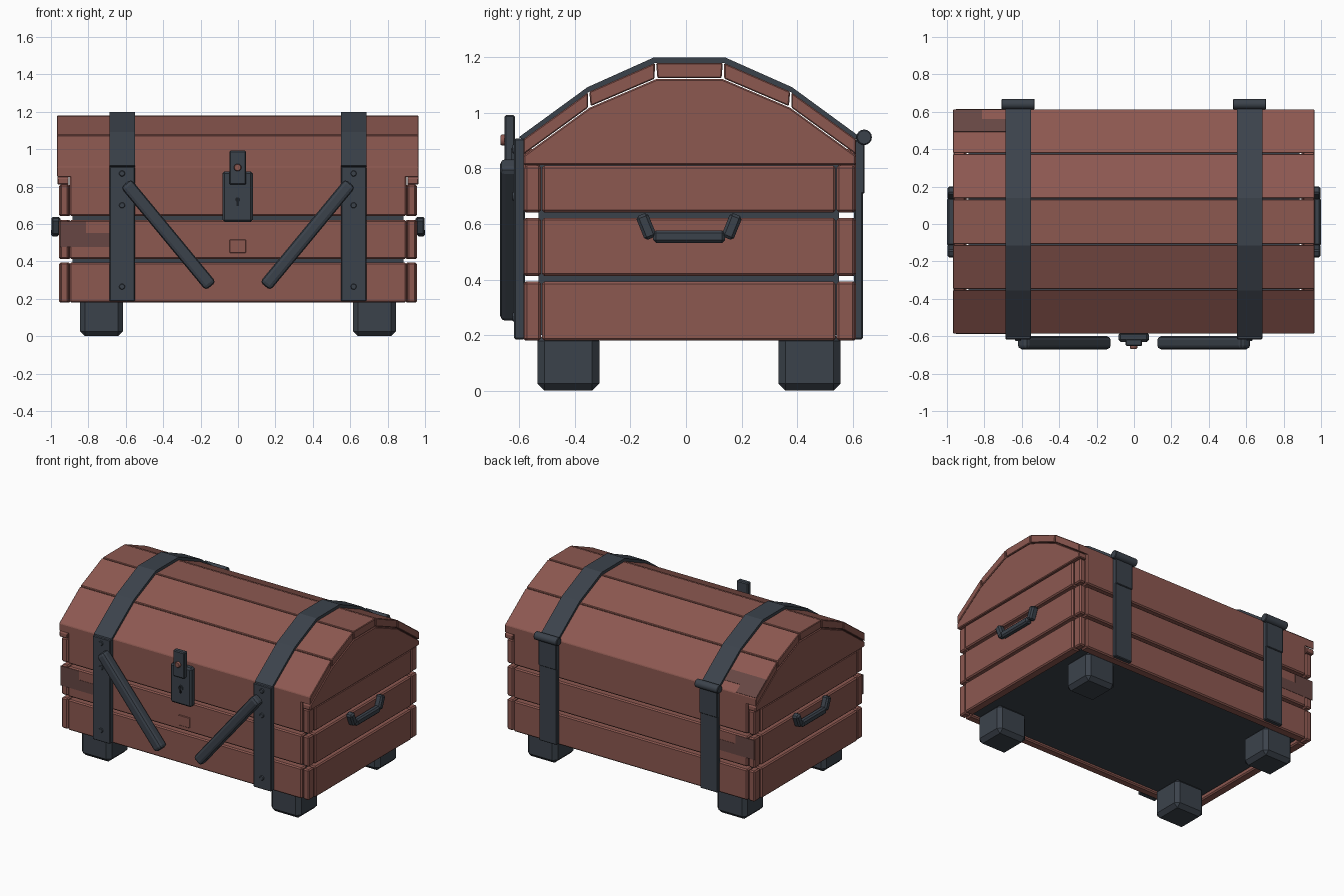
import bpy, bmesh, math
from mathutils import Vector, Matrix

if "Cube" in bpy.data.objects:
    bpy.data.objects.remove(bpy.data.objects["Cube"])


def material(name, rgb):
    m = bpy.data.materials.new(name)
    m.diffuse_color = (*rgb, 1)
    m.use_nodes = True
    m.node_tree.nodes["Principled BSDF"].inputs["Base Color"].default_value = m.diffuse_color
    return m


WOOD = material("red_brown_wood", (0.265, 0.098, 0.081))
PATCH = material("worn_wood", (0.135, 0.062, 0.056))
IRON = material("dark_iron", (0.044, 0.055, 0.071))
BLACK = material("keyhole_black", (0.012, 0.014, 0.018))


def finish(name, bm, mat, bevel=0.0, segments=1):
    bmesh.ops.recalc_face_normals(bm, faces=bm.faces[:])
    me = bpy.data.meshes.new(name)
    bm.to_mesh(me)
    bm.free()
    me.materials.append(mat)
    ob = bpy.data.objects.new(name, me)
    bpy.context.collection.objects.link(ob)
    if bevel:
        b = ob.modifiers.new("bevel", 'BEVEL')
        b.width, b.segments, b.limit_method = bevel, segments, 'ANGLE'
    return ob


def box(name, x, y, z, mat, bevel=0.0, rot=None, segments=1):
    """Box between (min, max) pairs, optionally turned about its centre."""
    bm = bmesh.new()
    bmesh.ops.create_cube(bm, size=1)
    size = Vector((x[1] - x[0], y[1] - y[0], z[1] - z[0]))
    mid = Vector((sum(x), sum(y), sum(z))) / 2
    m = Matrix.Translation(mid)
    if rot:
        m = m @ Matrix.Rotation(rot[1], 4, rot[0])
    bm.transform(m @ Matrix.Diagonal((*size, 1)))
    return finish(name, bm, mat, bevel, segments)


def prism(name, pts, x0, x1, mat, bevel=0.0):
    """Outline in the y-z plane, extruded along x."""
    bm = bmesh.new()
    f = bm.faces.new([bm.verts.new((x0, y, z)) for y, z in pts])
    new = bmesh.ops.extrude_face_region(bm, geom=[f])["geom"]
    bmesh.ops.translate(bm, vec=(x1 - x0, 0, 0),
                        verts=[v for v in new if isinstance(v, bmesh.types.BMVert)])
    return finish(name, bm, mat, bevel)


def cylinder(name, centre, radius, length, axis, mat, sides=16, bevel=0.0):
    bm = bmesh.new()
    bmesh.ops.create_cone(bm, cap_ends=True, segments=sides, radius1=radius,
                          radius2=radius, depth=length)
    turn = Matrix.Rotation(math.pi / 2, 4, 'Y' if axis == 'X' else 'X')
    bm.transform(Matrix.Translation(centre) @ turn)
    ob = finish(name, bm, mat, bevel)
    for p in ob.data.polygons:
        p.use_smooth = len(p.vertices) == 4
    ob.data.set_sharp_from_angle(angle=math.radians(40))
    return ob


FRONT, BACK, END = -0.585, 0.612, 0.958

# Dark inner box and floor
box("inner_box", (-0.885, 0.885), (-0.53, 0.55), (0.20, 0.83), IRON)

# Three rows of wall planks with corner blocks
for i, (z0, z1) in enumerate([(0.18, 0.393), (0.413, 0.622), (0.642, 0.81)]):
    top = z1 if i < 2 else 0.87
    box("front_plank", (-0.9, 0.9), (FRONT, -0.528), (z0, top), WOOD, 0.008)
    box("back_plank", (-0.9, 0.9), (0.548, BACK), (z0, top), WOOD, 0.008)
    for s in (-1, 1):
        xs = sorted((s * 0.895, s * END))
        box("end_plank", xs, (-0.518, 0.538), (z0, z1), WOOD, 0.008)
        xc = sorted((s * 0.905, s * (END - 0.006)))
        for y in ((FRONT + 0.004, -0.522), (0.542, BACK - 0.004)):
            box("corner_block", xc, y, (z0, z1), WOOD, 0.008)

# Arched lid planks
outer = [(FRONT, 0.905), (-0.35, 1.075), (-0.11, 1.18),
         (0.135, 1.18), (0.377, 1.075), (BACK, 0.905)]
inner = [(FRONT, 0.85), (-0.348, 1.022), (-0.108, 1.125),
         (0.133, 1.125), (0.375, 1.022), (BACK, 0.85)]
for i in range(5):
    a, b, c, d = (Vector(p) for p in (outer[i], outer[i + 1], inner[i + 1], inner[i]))
    g = (b - a).normalized() * 0.005
    lo = g if i > 0 else g * 0
    hi = g if i < 4 else g * 0
    prism("lid_plank", [a + lo * 0.5, b - hi * 0.5, c - hi, d + lo],
          -0.968, 0.966, WOOD, 0.004)

# Lid end panels
panel = [(FRONT, 0.812)] + [(y, z - 0.004) for y, z in inner] + [(BACK, 0.812)]
for s in (-1, 1):
    prism("lid_end_panel", panel, s * 0.905, s * 0.966, WOOD, 0.005)

# Feet
for s in (-1, 1):
    for y in ((-0.535, -0.312), (0.332, 0.556)):
        box("foot", sorted((s * 0.615, s * 0.845)), y, (0, 0.205), IRON, 0.026)

# Iron straps, hinges and rivets
strap_out = [(-0.602, 0.912), (-0.355, 1.092), (-0.114, 1.2),
             (0.139, 1.2), (0.382, 1.092), (0.628, 0.912)]
for x in (-0.62, 0.618):
    w = (x - 0.068, x + 0.068)
    prism("lid_strap", strap_out + outer[::-1], *w, IRON)
    box("front_strap", w, (-0.618, -0.58), (0.185, 0.908), IRON, 0.005)
    box("back_strap", w, (0.605, 0.636), (0.185, 0.9), IRON, 0.005)
    box("hinge_leaf", w, (0.61, 0.643), (0.71, 0.905), IRON, 0.004)
    cylinder("hinge_barrel", (x, 0.641, 0.912), 0.028, 0.178, 'X', IRON, 16, 0.004)
    for z in (0.87, 0.70, 0.265):
        cylinder("rivet", (x, -0.619, z), 0.016, 0.012, 'Y', IRON, 12, 0.003)

# Diagonal hanging bars on the front
for s in (-1, 1):
    top, low = Vector((s * 0.6, 0.818)), Vector((s * 0.145, 0.267))
    mid, d = (top + low) / 2, top - low
    half = d.length / 2
    box("diagonal_bar", (mid.x - 0.036, mid.x + 0.036), (-0.67, -0.6),
        (mid.y - half, mid.y + half), IRON, 0.02, ('Y', math.atan2(d.x, d.y)), 2)

# Lock, hasp, knob and keyhole
box("lock_plate", (-0.083, 0.08), (-0.63, -0.58), (0.61, 0.882), IRON, 0.012)
box("hasp", (-0.045, 0.043), (-0.653, -0.615), (0.81, 0.992), IRON, 0.006)
cylinder("hasp_knob", (-0.002, -0.655, 0.902), 0.021, 0.024, 'Y', WOOD, 10, 0.004)
cylinder("keyhole_ring", (-0.002, -0.631, 0.73), 0.021, 0.008, 'Y', IRON, 12)
cylinder("keyhole_top", (-0.002, -0.634, 0.73), 0.013, 0.006, 'Y', BLACK, 12)
box("keyhole_slot", (-0.009, 0.005), (-0.637, -0.628), (0.695, 0.73), BLACK)
box("front_wood_plate", (-0.045, 0.043), (-0.592, -0.584), (0.445, 0.517), WOOD, 0.003)

# Carrying handles on both ends
for s in (-1, 1):
    xs = sorted((s * 0.958, s * 1.0))
    box("handle_grip", xs, (-0.118, 0.14), (0.532, 0.577), IRON, 0.01)
    for y, turn in ((-0.143, 1), (0.165, -1)):
        box("handle_arm", sorted((s * 0.95, s * 0.998)), (y - 0.023, y + 0.023),
            (0.545, 0.637), IRON, 0.01, ('X', turn * math.radians(22)))

# Worn patches on the left ends of the planks, each an L shape
for y in (FRONT, BACK):
    ys = (y - 0.002, y + 0.002)
    box("worn_patch", (-0.953, -0.812), ys, (0.477, 0.613), PATCH)
    box("worn_patch", (-0.812, -0.685), ys, (0.477, 0.552), PATCH)
a, b = Vector(outer[4]), Vector(outer[5])
n = Vector((b.y - a.y, a.x - b.x)).normalized() * 0.003
n = n if n.y > 0 else -n
for x0, x1, t in ((-0.966, -0.812, 0.985), (-0.812, -0.685, 0.78)):
    p, q = a.lerp(b, 0.49), a.lerp(b, t)
    prism("lid_worn_patch", [p - n, q - n, q + n, p + n], x0, x1, PATCH)
